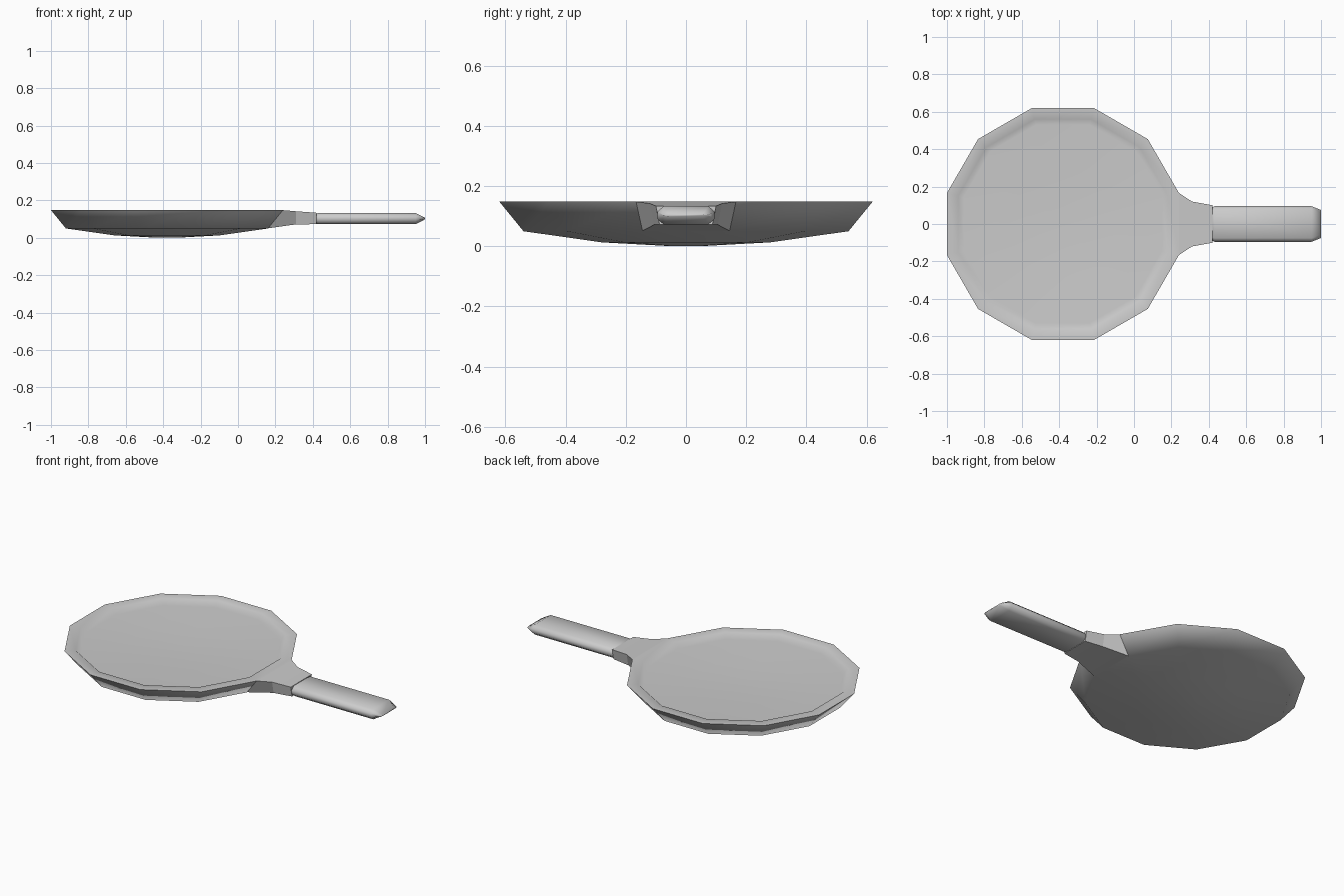
import bpy, bmesh
from math import sin, cos, pi, radians

cube = bpy.data.objects.get("Cube")
if cube:
    bpy.data.objects.remove(cube)

metal = bpy.data.materials.new("grey metal")
metal.use_nodes = True
grey = (0.6, 0.6, 0.6, 1)
metal.diffuse_color = grey
metal.node_tree.nodes["Principled BSDF"].inputs["Base Color"].default_value = grey


def loft(name, rings, smooth):
    """Skin a list of rings with equal point counts; close both ends."""
    bm = bmesh.new()
    loops = [[bm.verts.new(p) for p in ring] for ring in rings]
    n = len(loops[0])
    for a, b in zip(loops, loops[1:]):
        for i in range(n):
            j = (i + 1) % n
            bm.faces.new((a[i], a[j], b[j], b[i]))
    bm.faces.new(loops[0])
    bm.faces.new(loops[-1])
    bmesh.ops.recalc_face_normals(bm, faces=bm.faces)
    mesh = bpy.data.meshes.new(name)
    bm.to_mesh(mesh)
    bm.free()
    mesh.materials.append(metal)
    obj = bpy.data.objects.new(name, mesh)
    bpy.context.collection.objects.link(obj)
    bpy.ops.object.select_all(action='DESELECT')
    obj.select_set(True)
    bpy.context.view_layer.objects.active = obj
    bpy.ops.object.shade_smooth_by_angle(angle=radians(smooth))
    return obj


# Pan: twelve-sided shallow bowl, (apothem, height) from underside to inner floor
SIDES, CENTRE = 12, -0.38
profile = [(0.06, 0.001), (0.28, 0.013), (0.54, 0.05), (0.62, 0.148),
           (0.56, 0.148), (0.53, 0.12), (0.28, 0.111), (0.06, 0.108)]


def pan_ring(apothem, z):
    r = apothem / cos(pi / SIDES)
    angles = [(i + 0.5) * 2 * pi / SIDES for i in range(SIDES)]
    return [(CENTRE + r * cos(a), r * sin(a), z) for a in angles]


pan = loft("pan", [pan_ring(*p) for p in profile], 60)

# Keep the rim evenly flat while its inner edge stays soft
flat_rim = pan.modifiers.new("flat_rim", 'WEIGHTED_NORMAL')
flat_rim.keep_sharp = True
flat_rim.weight = 75


# Collar: trapezoid sections narrowing from the pan wall to the handle
def collar_ring(x_top, x_low, y_top, y_low, top, low):
    return [(x_top, -y_top, top), (x_top, y_top, top),
            (x_low, y_low, low), (x_low, -y_low, low)]


loft("handle_collar", [
    collar_ring(0.24, 0.16, 0.166, 0.145, 0.148, 0.051),
    collar_ring(0.31, 0.31, 0.12, 0.105, 0.142, 0.072),
    collar_ring(0.42, 0.42, 0.1, 0.088, 0.134, 0.073)], 8)


# Handle: flattened octagonal bar ending in a blunt wedge
def handle_ring(x, half_y, half_z):
    inner_y, inner_z = half_y - 0.02, half_z * 0.4
    corner = [(half_y, inner_z), (inner_y, half_z)]
    quarter = corner + [(-y, z) for y, z in reversed(corner)]
    section = quarter + [(-y, -z) for y, z in quarter]
    return [(x, y, 0.103 + z) for y, z in section]


loft("handle", [handle_ring(0.41, 0.086, 0.025), handle_ring(0.43, 0.095, 0.03),
                handle_ring(0.95, 0.095, 0.03), handle_ring(1.0, 0.075, 0.004)], 75)
